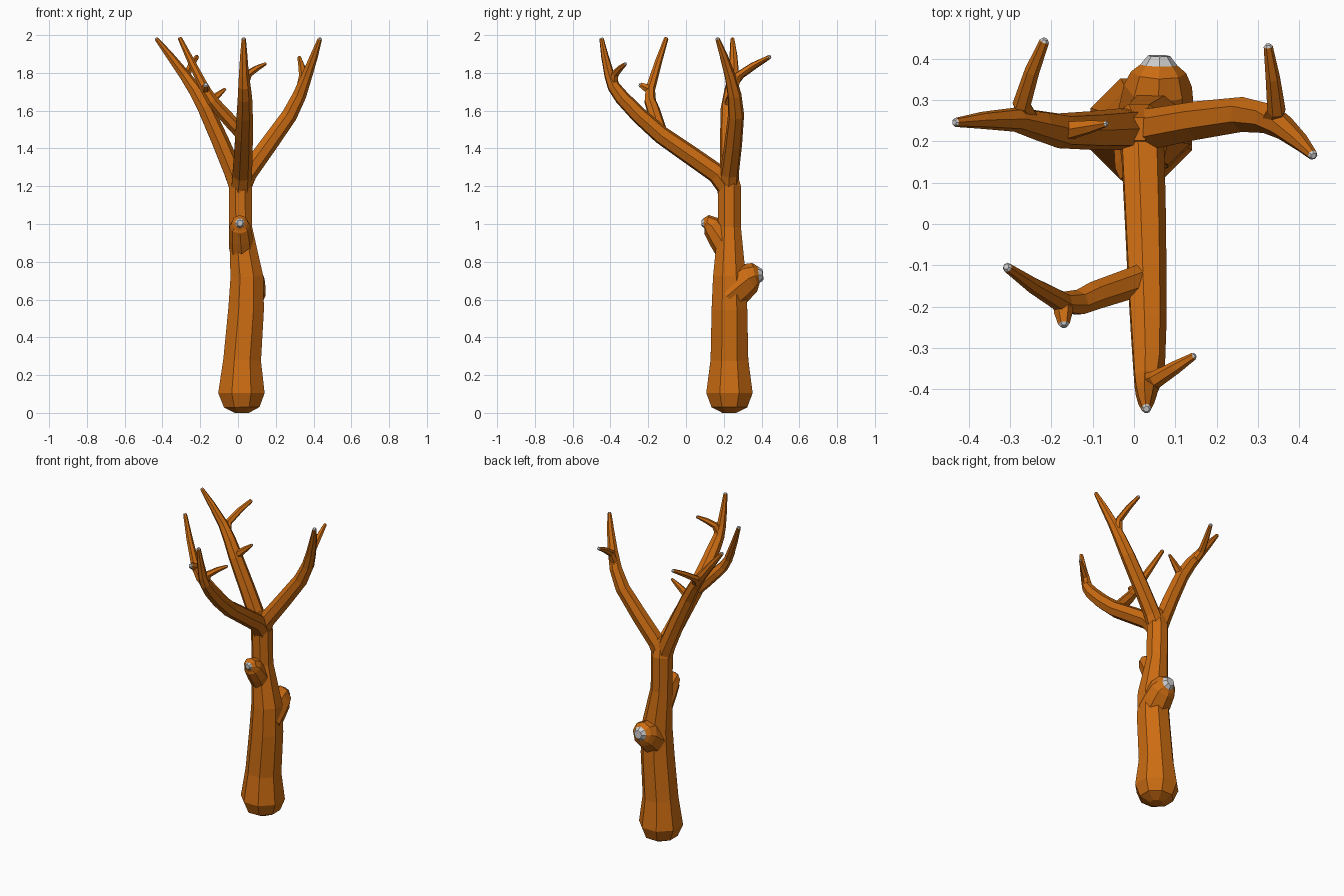
import bpy, bmesh, math
from mathutils import Vector

if "Cube" in bpy.data.objects:
    bpy.data.objects.remove(bpy.data.objects["Cube"])


def material(name, color):
    m = bpy.data.materials.new(name)
    m.diffuse_color = color
    m.use_nodes = True
    m.node_tree.nodes["Principled BSDF"].inputs["Base Color"].default_value = m.diffuse_color
    return m


BARK = material("bark", (0.60, 0.15, 0.006, 1))
CUT = material("cut_wood", (0.55, 0.57, 0.58, 1))
parts = []


def tube(name, pts, rad, sides, cut, phase=0.0):
    """Faceted tube along pts; the last band and cap show cut wood."""
    bm = bmesh.new()
    rings, side = [], Vector((1, 0, 0))
    if abs((pts[1] - pts[0]).normalized().x) > 0.8:
        side = Vector((0, 1, 0))
    for i, p in enumerate(pts):
        a, b = pts[max(i - 1, 0)], pts[min(i + 1, len(pts) - 1)]
        t = ((p - a).normalized() + (b - p).normalized()).normalized()
        side = (side - t * side.dot(t)).normalized()
        up = t.cross(side)
        angles = [phase + k * math.tau / sides for k in range(sides)]
        rings.append([bm.verts.new(p + rad[i] * (side * math.cos(w) + up * math.sin(w)))
                      for w in angles])
    for lower, upper in zip(rings, rings[1:]):
        for k in range(sides):
            n = (k + 1) % sides
            f = bm.faces.new((lower[k], lower[n], upper[n], upper[k]))
            f.material_index = int(cut and upper is rings[-1])
    bm.faces.new(rings[0][::-1])
    bm.faces.new(rings[-1]).material_index = int(cut)
    bmesh.ops.recalc_face_normals(bm, faces=bm.faces)
    me = bpy.data.meshes.new(name)
    bm.to_mesh(me)
    bm.free()
    me.materials.append(BARK)
    me.materials.append(CUT)
    ob = bpy.data.objects.new(name, me)
    bpy.context.collection.objects.link(ob)
    return ob


def spline(ctrl):
    """Catmull-Rom curve with one extra point per span."""
    out = [ctrl[0]]
    for i in range(len(ctrl) - 1):
        a, b = ctrl[i], ctrl[i + 1]
        before, after = ctrl[max(i - 1, 0)], ctrl[min(i + 2, len(ctrl) - 1)]
        out += [(a + b) * 0.5625 - (before + after) * 0.0625, b]
    return out


def grow(name, start, r0, r1, *ctrl, sides=7):
    """Limb that tapers from r0 to r1 and ends in a bevelled cut."""
    path = spline([start] + [Vector(c) for c in ctrl])
    n = len(path) - 1
    rad = [r1 + (r0 - r1) * (1 - (i / n) ** 2) for i in range(n + 1)]
    tip = path[-1] + (path[-1] - path[-2]).normalized() * r1 * 0.5
    parts.append(tube(name, path + [tip], rad + [r1 * 0.6], sides, True))
    return path


# trunk with flared, shallowly pointed foot: x, z, radius
rings = [(.02, 0, .04), (.02, .03, .102), (.018, .105, .133), (.022, .28, .108),
         (.043, .55, .102), (.047, .72, .094), (.014, .98, .066), (.012, 1.2, .066),
         (.013, 1.31, .03)]
tree = tube("tree", [Vector((x, .23, z)) for x, z, r in rings], [r for x, z, r in rings],
            8, False, math.pi / 8)

# broken stubs on the trunk
grow("front_stub", Vector((.02, .22, .86)), .066, .026, (.01, .135, .99), (.01, .095, 1.005), sides=8)
grow("back_stub", Vector((.05, .22, .62)), .095, .045, (.058, .335, .715), (.06, .385, .73), sides=8)

# three main branches from the fork
fork = Vector((.012, .225, 1.16))
front = grow("front_branch", fork, .056, .012, (.02, .165, 1.265), (.03, -.13, 1.47),
             (.035, -.34, 1.67), (.03, -.405, 1.785), (.03, -.447, 1.98))
left = grow("left_branch", fork, .054, .011, (-.025, .23, 1.27), (-.175, .226, 1.615),
            (-.285, .253, 1.79), (-.432, .246, 1.98))
right = grow("right_branch", fork, .054, .012, (.05, .23, 1.27), (.27, .265, 1.575),
             (.36, .235, 1.775), (.433, .167, 1.98))

# side branch and twigs start from points on their parents
fside = grow("front_side_branch", front[4], .038, .012, (-.1, -.175, 1.61),
             (-.172, -.19, 1.71), (-.307, -.105, 1.982))
grow("front_twig", front[7], .025, .009, (.055, -.375, 1.795), (.145, -.32, 1.848), sides=6)
grow("front_side_twig", fside[4], .025, .014, (-.17, -.242, 1.737), sides=6)
grow("left_back_twig", left[5], .026, .012, (-.272, .29, 1.79), (-.217, .443, 1.885), sides=6)
grow("left_inner_twig", left[4], .028, .008, (-.15, .228, 1.645), (-.068, .243, 1.715), sides=6)
grow("right_back_twig", right[5], .026, .011, (.345, .275, 1.785), (.325, .43, 1.88), sides=6)

# fuse every limb into the trunk so no hidden inner walls remain
for part in parts:
    mod = tree.modifiers.new(part.name, 'BOOLEAN')
    mod.operation, mod.solver, mod.object = 'UNION', 'EXACT', part
bpy.context.view_layer.update()
graph = bpy.context.evaluated_depsgraph_get()
fused = bpy.data.meshes.new_from_object(tree.evaluated_get(graph))
tree.modifiers.clear()
tree.data = fused
for part in parts:
    bpy.data.objects.remove(part)
